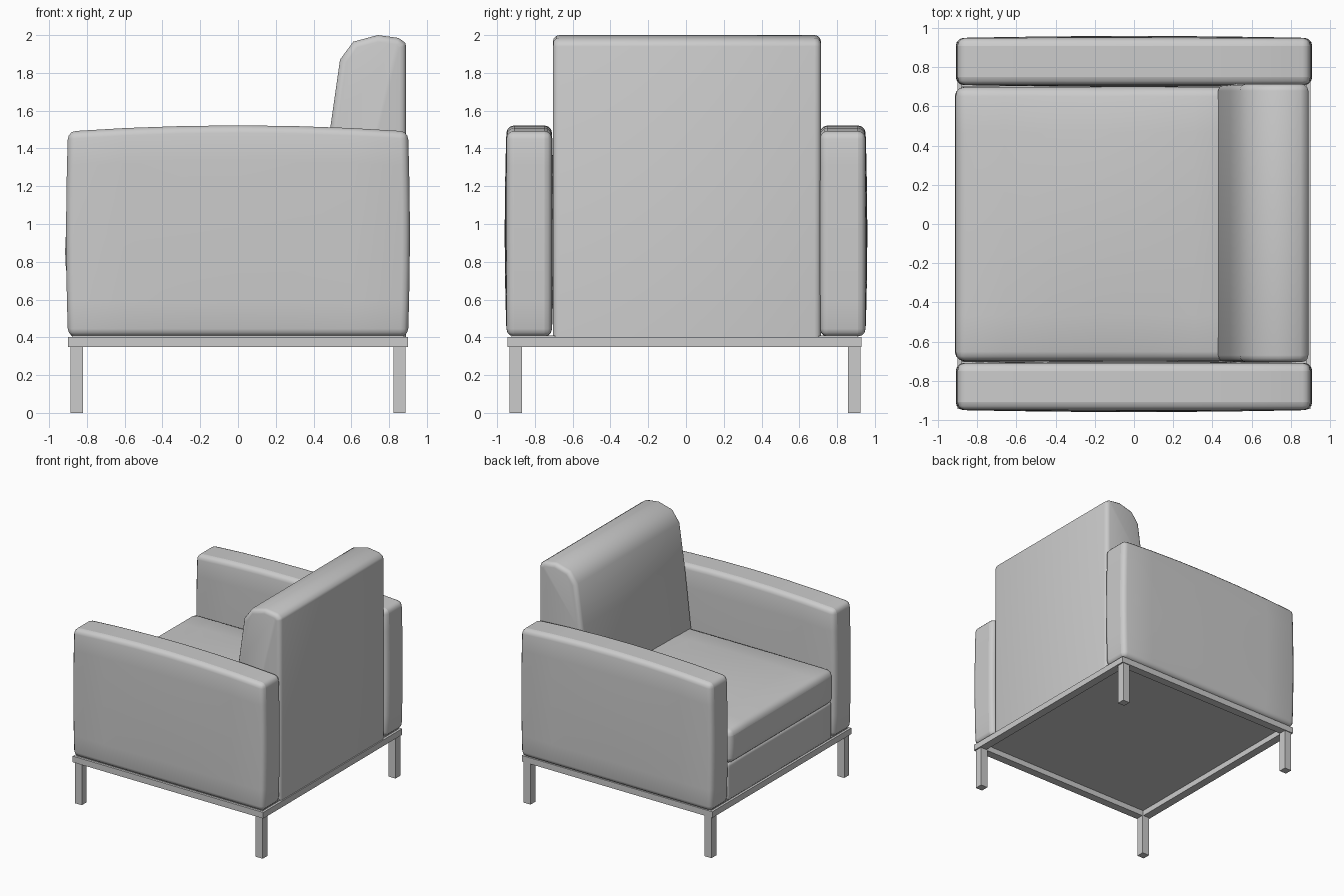
import bpy, bmesh, math
from mathutils import Vector

if "Cube" in bpy.data.objects:
    bpy.data.objects.remove(bpy.data.objects["Cube"])


def finish(bm, name, smooth=True):
    bmesh.ops.recalc_face_normals(bm, faces=bm.faces)
    me = bpy.data.meshes.new(name)
    bm.to_mesh(me)
    bm.free()
    ob = bpy.data.objects.new(name, me)
    bpy.context.collection.objects.link(ob)
    if smooth:
        bpy.ops.object.select_all(action='DESELECT')
        ob.select_set(True)
        bpy.context.view_layer.objects.active = ob
        bpy.ops.object.shade_smooth_by_angle(angle=math.radians(50))
    return ob


def unit_cube():
    bm = bmesh.new()
    bmesh.ops.create_cube(bm, size=2)
    return bm


def place(bm, lo, hi):
    lo, hi = Vector(lo), Vector(hi)
    for v in bm.verts:
        v.co = (lo + hi) / 2 + v.co * (hi - lo) / 2


def box(name, lo, hi):
    bm = unit_cube()
    place(bm, lo, hi)
    return finish(bm, name, False)


def pillow(name, lo, hi, round_, bulge=(0, 0), crown=0, crown_y=True):
    """Upholstered block: bulging sides (x, y), crowned top, rounded edges."""
    bm = unit_cube()
    bmesh.ops.subdivide_edges(bm, edges=bm.edges, cuts=5, use_grid_fill=True)
    src = [v.co.copy() for v in bm.verts]
    place(bm, lo, hi)
    for v, c in zip(bm.verts, src):
        x, y, z = (1 - t * t for t in c)
        v.co.x += bulge[0] * c.x * z
        v.co.y += bulge[1] * c.y * x * z
        if c.z > 0:
            v.co.z += crown * c.z * x * (y if crown_y else 1)
    bm.normal_update()
    sharp = [e for e in bm.edges if e.calc_face_angle(0) > math.radians(50)]
    bmesh.ops.bevel(bm, geom=sharp, offset=round_, segments=3, profile=0.5,
                    affect='EDGES', clamp_overlap=True)
    return finish(bm, name)


# Arms
for side, s in (("left", 1), ("right", -1)):
    y0, y1 = sorted((s * 0.71, s * 0.95))
    pillow(side + "_arm", (-0.9, y0, 0.405), (0.9, y1, 1.49), 0.045,
           (0.01, 0.01), 0.032, False)

# Seat base and loose cushion
pillow("seat_base", (-0.89, -0.705, 0.4), (0.6, 0.705, 0.72), 0.025)
pillow("seat_cushion", (-0.905, -0.7, 0.71), (0.55, 0.7, 1.0), 0.05,
       (0.01, 0.0), 0.04)

# Backrest: side profile extruded across the width, rims rounded
profile = [(0.89, 0.4), (0.89, 1.94), (0.885, 1.96), (0.85, 1.985),
           (0.74, 2.0), (0.61, 1.965), (0.54, 1.87), (0.49, 1.52),
           (0.43, 1.0), (0.43, 0.4)]
bm = bmesh.new()
cap = bm.faces.new([bm.verts.new((x, -0.705, z)) for x, z in profile])
ext = bmesh.ops.extrude_face_region(bm, geom=[cap])
bmesh.ops.translate(bm, vec=(0, 1.42, 0),
                    verts=[g for g in ext["geom"] if isinstance(g, bmesh.types.BMVert)])
bmesh.ops.recalc_face_normals(bm, faces=bm.faces)
rims = [e for e in bm.edges
        if abs(e.verts[0].co.y - e.verts[1].co.y) < 0.01
        and max(v.co.z for v in e.verts) > 0.41]
bmesh.ops.bevel(bm, geom=rims, offset=0.035, segments=3, profile=0.5,
                affect='EDGES', clamp_overlap=True)
finish(bm, "backrest")

# Frame ring
X0, X1, Y0, Y1, W = -0.9, 0.9, -0.945, 0.93, 0.07
for name, ya, yb in (("right_rail", Y0, Y0 + W), ("left_rail", Y1 - W, Y1)):
    box(name, (X0, ya, 0.35), (X1, yb, 0.402))
for name, xa, xb in (("front_rail", X0, X0 + W), ("back_rail", X1 - W, X1)):
    box(name, (xa, Y0 + W, 0.35), (xb, Y1 - W, 0.402))

# Underside panel
box("bottom_panel", (X0 + 0.02, Y0 + 0.02, 0.398), (X1 - 0.02, Y1 - 0.02, 0.41))

# Legs
for fx, xa in (("front", -0.887), ("back", 0.822)):
    for fy, ya in (("right", -0.935), ("left", 0.857)):
        box(f"{fx}_{fy}_leg", (xa, ya, 0), (xa + 0.066, ya + 0.066, 0.352))
